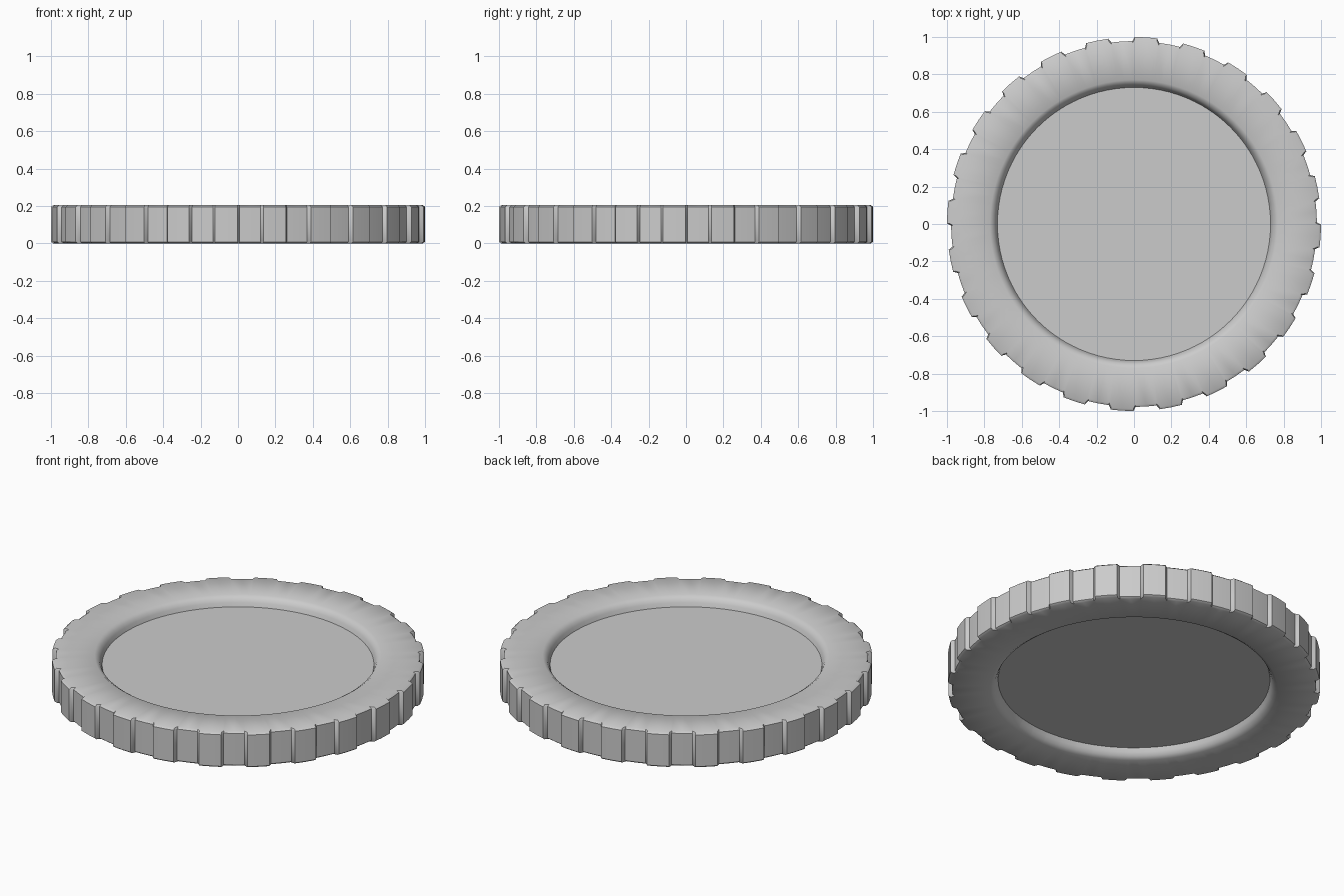
import bpy, bmesh
from math import sin, cos, radians

if "Cube" in bpy.data.objects:
    bpy.data.objects.remove(bpy.data.objects["Cube"])

TEETH = 24
HIGH, LOW = 1.0, 0.978

# Angles and outer radii around the notched edge
stations = []
for i in range(TEETH):
    a = i * 360 / TEETH
    stations += [(a - 7.1, HIGH), (a - 3.75, HIGH), (a - 0.2, HIGH),
                 (a + 0.5, LOW), (a + 3.75, LOW), (a + 7.1, LOW)]

# Section from top floor to bottom floor: (radius, height, follows notched edge)
upper = [(0.73, 0.15, False), (0.738, 0.172, False), (0.748, 0.19, False),
         (0.77, 0.205, False), (-0.012, 0.205, True), (0.0, 0.196, True)]
section = upper + [(r, 0.205 - z, e) for r, z, e in reversed(upper)]

bm = bmesh.new()
rings = []
for r, z, on_edge in section:
    ring = []
    for a, outer in stations:
        rad = outer + r if on_edge else r
        t = radians(a)
        ring.append(bm.verts.new((rad * cos(t), rad * sin(t), z)))
    rings.append(ring)

# Rim skin
n = len(stations)
for top, low in zip(rings, rings[1:]):
    for i in range(n):
        j = (i + 1) % n
        bm.faces.new((top[i], low[i], low[j], top[j]))

# Recessed round floors on both sides
bm.faces.new(rings[0])
bm.faces.new(rings[-1][::-1])
bmesh.ops.recalc_face_normals(bm, faces=bm.faces[:])

mesh = bpy.data.meshes.new("notched_disc")
bm.to_mesh(mesh)
bm.free()
disc = bpy.data.objects.new("notched_disc", mesh)
bpy.context.collection.objects.link(disc)
bpy.context.view_layer.objects.active = disc
disc.select_set(True)
bpy.ops.object.shade_smooth_by_angle(angle=radians(40))
